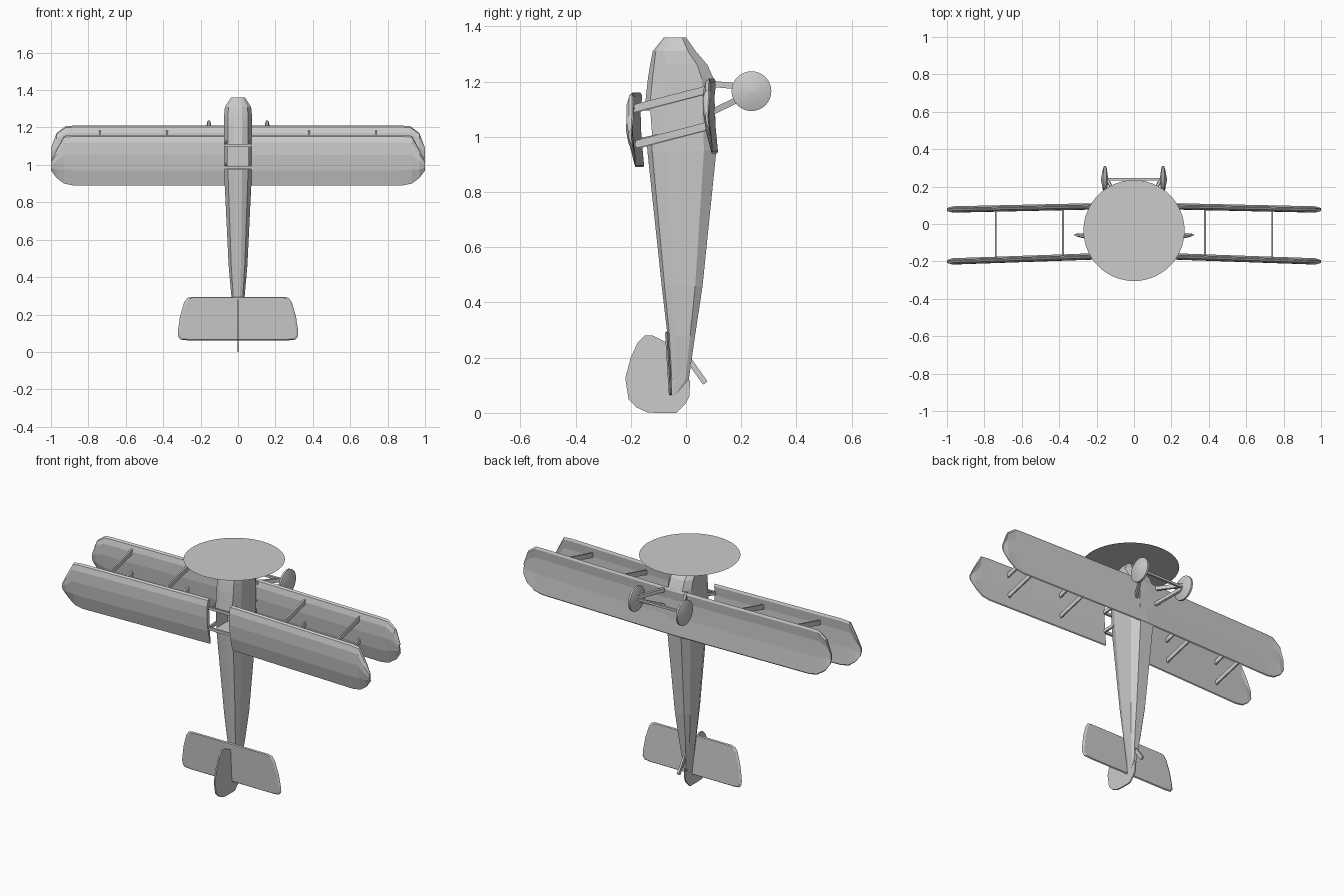
import bpy, bmesh, math
from mathutils import Vector, Matrix

if "Cube" in bpy.data.objects:
    bpy.data.objects.remove(bpy.data.objects["Cube"])


def make(name, verts, faces):
    me = bpy.data.meshes.new(name)
    me.from_pydata(verts, [], faces)
    bm = bmesh.new()
    bm.from_mesh(me)
    bmesh.ops.recalc_face_normals(bm, faces=bm.faces)
    bm.to_mesh(me)
    bm.free()
    ob = bpy.data.objects.new(name, me)
    bpy.context.collection.objects.link(ob)
    return ob


def loft(name, rings):
    n = len(rings[0])
    verts = [p for r in rings for p in r]
    faces = [(i * n + j, i * n + (j + 1) % n, (i + 1) * n + (j + 1) % n, (i + 1) * n + j)
             for i in range(len(rings) - 1) for j in range(n)]
    faces += [tuple(range(n)), tuple(range(len(verts) - n, len(verts)))]
    return make(name, verts, faces)


def bar(name, p, q, thin, wide):
    # box between two points, thin along x and wide across
    p, q = Vector(p), Vector(q)
    d = (q - p).normalized()
    a = Vector((1, 0, 0)) if abs(d.x) < 0.9 else Vector((0, 1, 0))
    a = (a - d * a.dot(d)).normalized() * thin / 2
    b = d.cross(a).normalized() * wide / 2
    return loft(name, [[e + a + b, e - a + b, e - a - b, e + a - b] for e in (p, q)])


def mirror(ob):
    m = ob.modifiers.new("mirror", 'MIRROR')
    m.use_clip = True
    return ob


def smooth(ob, angle=30):
    bpy.ops.object.select_all(action='DESELECT')
    ob.select_set(True)
    bpy.context.view_layer.objects.active = ob
    bpy.ops.object.shade_smooth_by_angle(angle=math.radians(angle))


# fuselage: stations of z, top y, belly y, half width
stations = [(1.36, -.08, 0, .037), (1.31, -.12, .035, .07), (1.26, -.13, .078, .075),
            (1.21, -.138, .10, .076), (1.10, -.15, .105, .075), (.95, -.14, .11, .074),
            (.46, -.088, .06, .05), (.28, -.067, .033, .034), (.12, -.056, .01, .012),
            (.06, -.055, -.04, .004)]
half = [(.3, 0), (.72, .07), (1, .27), (1, .82), (.6, 1)]
section = half + [(-u, v) for u, v in reversed(half)]
fuselage = loft("fuselage", [[(u * w, t + (b - t) * v, z) for u, v in section]
                             for z, t, b, w in stations])

# cockpit opening
cutter = bar("cockpit_cutter", (0, -.3, 1.035), (0, -.02, 1.035), .11, .12)
cutter.hide_render = True
boolean = fuselage.modifiers.new("cockpit", 'BOOLEAN')
boolean.object = cutter
boolean.operation = 'DIFFERENCE'
boolean.solver = 'EXACT'
bpy.context.view_layer.objects.active = fuselage
bpy.ops.object.modifier_apply(modifier="cockpit")
bpy.data.objects.remove(cutter)

# wings: cambered section as (chord fraction, y offset)
foil = [(0, .003), (.03, -.008), (.15, -.017), (.4, -.018), (.7, -.009), (1, .012),
        (.98, .016), (.6, .006), (.25, .003), (.05, .009)]


def wing(name, root_x, root_y, tip_y, outline):
    rings = []
    for x, lead, trail in outline:
        y = root_y + (tip_y - root_y) * x
        k = .45 if x == 1 else 1
        rings.append([(x, y + o * k, lead + (trail - lead) * c) for c, o in foil])
    return mirror(loft(name, rings))


wing("upper_wing", .072, -.165, -.2, [(.072, 1.16, .89), (.88, 1.16, .89),
     (.93, 1.155, .90), (.97, 1.08, .93), (1, 1.02, .97)])
wing("lower_wing", 0, .1, .078, [(0, 1.21, .94), (.87, 1.21, .94), (.92, 1.208, .95),
     (.97, 1.17, .985), (1, 1.09, 1.03)])

for side, s in (("right", 1), ("left", -1)):
    # interplane struts
    for x in (.38, .74):
        for z in (1.102, .97):
            bar(f"{side}_wing_strut", (s * x, -.165 - .035 * x, z),
                (s * x, .098 - .022 * x, z + .07), .009, .028)
    # cabane struts carrying the upper wing
    for z in (1.105, .985):
        bar(f"{side}_cabane_strut", (s * .075, -.166, z), (s * .062, -.10, z + .015), .01, .02)
    # landing gear legs
    bar(f"{side}_front_gear_leg", (s * .06, .085, 1.192), (s * .145, .24, 1.178), .014, .022)
    bar(f"{side}_rear_gear_leg", (s * .06, .085, 1.085), (s * .145, .24, 1.16), .014, .022)
    # wheel with conical covers
    profile = [(.138, .006), (.146, .062), (.15, .072), (.161, .072), (.165, .062), (.176, .006)]
    n = 32
    smooth(loft(f"{side}_wheel", [[(s * x, .237 + r * math.cos(2 * math.pi * i / n),
           1.165 + r * math.sin(2 * math.pi * i / n)) for i in range(n)] for x, r in profile]))

# wing centre frame and wheel axle
for z in (1.105, .985):
    bar("centre_frame_bar", (-.078, -.166, z), (.078, -.166, z), .012, .016)
bar("axle", (-.15, .24, 1.165), (.15, .24, 1.165), .013, .013)

# tailplane, slightly tilted with a thin edge
tail = [(0, .295), (.25, .295), (.272, .288), (.288, .265), (.31, .19), (.322, .11),
        (.322, .085), (.308, .066), (.27, .062), (0, .062)]
tail += [(-x, z) for x, z in reversed(tail[1:-1])]
loft("tailplane", [[(x * k, -.053 - .06 * (z - .06) + o, .18 + (z - .18) * k) for x, z in tail]
                   for o, k in ((-.009, .96), (-.003, 1), (.003, .96))])

# fin and rudder
fin = [(-.12, .28), (-.15, .28), (-.175, .255), (-.2, .2), (-.22, .125), (-.208, .05),
       (-.18, .02), (-.14, .002), (-.11, 0), (-.035, 0), (0, .035), (.012, .06), (.015, .118),
       (-.045, .12), (-.045, .25), (-.07, .255)]
loft("fin_and_rudder", [[(x, y, z) for y, z in fin] for x in (-.004, .004)])

# tail skid
bar("tail_skid", (0, .005, .2), (0, .07, .108), .012, .02)

# spinning propeller disc
n = 64
make("propeller_disc", [(.27 * math.cos(2 * math.pi * i / n),
     -.035 + .27 * math.sin(2 * math.pi * i / n), 1.361) for i in range(n)], [tuple(range(n))])
